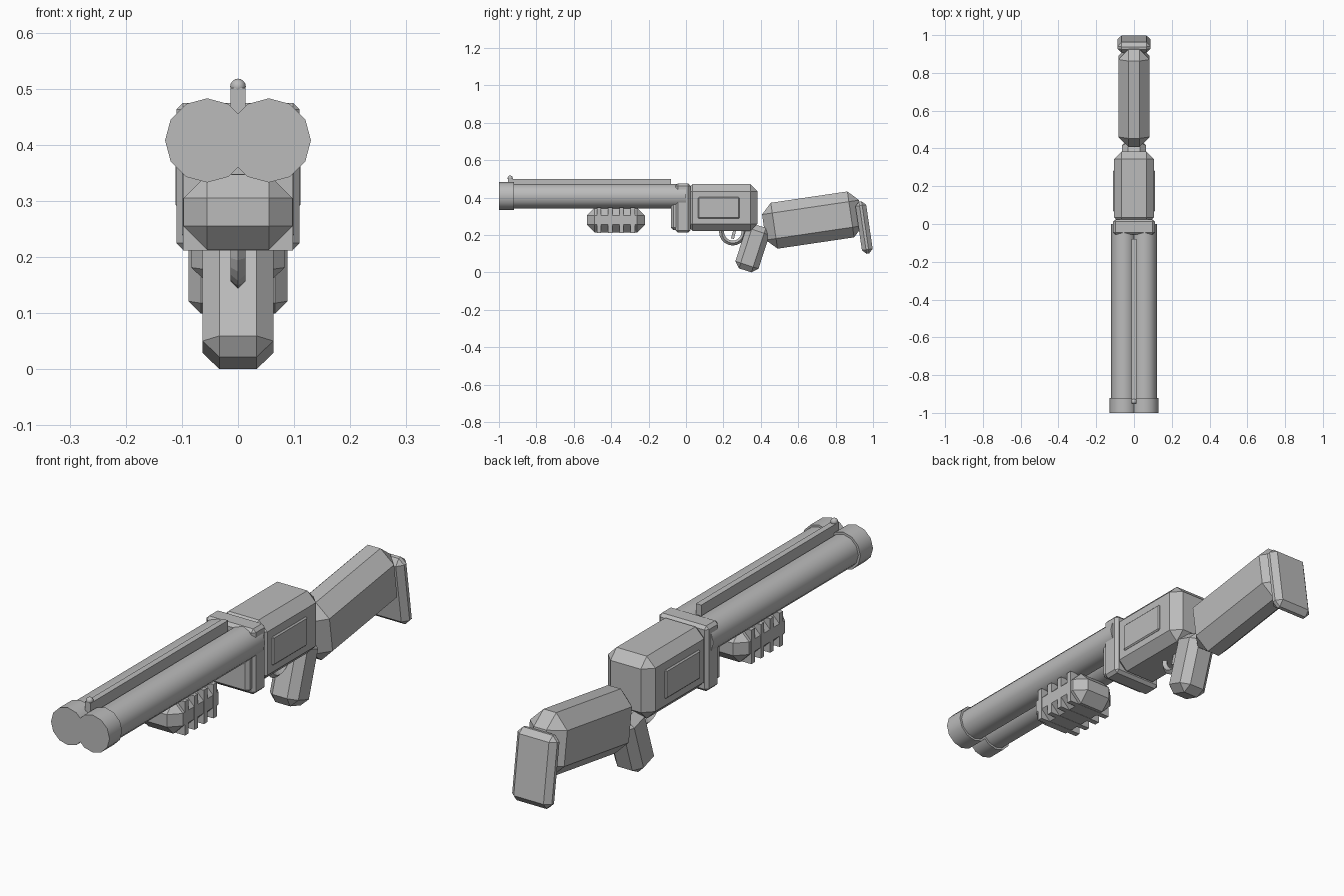
import bpy, bmesh, math
from mathutils import Matrix

cube = bpy.data.objects.get("Cube")
if cube:
    bpy.data.objects.remove(cube, do_unlink=True)

GREY = (0.5, 0.5, 0.5, 1)
metal = bpy.data.materials.new("plain_grey")
metal.use_nodes = True
metal.diffuse_color = GREY
metal.node_tree.nodes["Principled BSDF"].inputs["Base Color"].default_value = GREY


def finish(name, bm, matrix):
    bmesh.ops.recalc_face_normals(bm, faces=bm.faces[:])
    mesh = bpy.data.meshes.new(name)
    bm.to_mesh(mesh)
    bm.free()
    mesh.materials.append(metal)
    obj = bpy.data.objects.new(name, mesh)
    obj.matrix_world = matrix
    bpy.context.collection.objects.link(obj)
    return obj


def block(name, centre, size, bevel=0, tilt=0):
    """Chamfered box; tilt is in degrees about the x axis."""
    bm = bmesh.new()
    bmesh.ops.create_cube(bm, size=1)
    bmesh.ops.scale(bm, vec=size, verts=bm.verts[:])
    if bevel:
        bmesh.ops.bevel(bm, geom=bm.edges[:], offset=bevel, segments=1,
                        affect='EDGES')
    place = Matrix.Translation(centre) @ Matrix.Rotation(math.radians(tilt), 4, 'X')
    return finish(name, bm, place)


def smooth(obj):
    bpy.ops.object.select_all(action='DESELECT')
    obj.select_set(True)
    bpy.context.view_layer.objects.active = obj
    bpy.ops.object.shade_smooth_by_angle(angle=math.radians(40))


def tube(name, x, z, radius, y0, y1):
    """Twelve-sided rod along y."""
    bm = bmesh.new()
    bmesh.ops.create_cone(bm, cap_ends=True, segments=12, radius1=radius,
                          radius2=radius, depth=y1 - y0)
    place = (Matrix.Translation((x, (y0 + y1) / 2, z))
             @ Matrix.Rotation(math.pi / 2, 4, 'X'))
    smooth(finish(name, bm, place))


# Twin barrels with muzzle collars, and side panels
for side, sx in (("left", 1), ("right", -1)):
    tube(side + "_barrel", sx * 0.055, 0.408, 0.066, -0.96, 0)
    tube(side + "_muzzle", sx * 0.055, 0.408, 0.075, -1, -0.92)
    block(side + "_panel", (sx * 0.1, 0.175, 0.345), (0.022, 0.22, 0.115), 0.005)

# Sighting rib and bead
block("sight_rib", (0, -0.515, 0.478), (0.024, 0.87, 0.044))
block("bead_post", (0, -0.94, 0.483), (0.026, 0.025, 0.036))
bm = bmesh.new()
bmesh.ops.create_uvsphere(bm, u_segments=12, v_segments=8, radius=0.014)
smooth(finish("sight_bead", bm, Matrix.Translation((0, -0.94, 0.504))))

# Receiver with its front band and collar
block("receiver", (0, 0.19, 0.347), (0.21, 0.385, 0.25), 0.038)
block("receiver_band", (0, -0.016, 0.344), (0.22, 0.08, 0.262), 0.012)
block("receiver_collar", (0, -0.045, 0.32), (0.2, 0.07, 0.184), 0.012)

# Ribbed forend
block("forend", (0, -0.375, 0.28), (0.194, 0.31, 0.134), 0.042)
for i in range(4):
    block(f"forend_rib_{i + 1}", (0, -0.465 + 0.06 * i, 0.28), (0.196, 0.022, 0.136))

# Trigger guard ring: diamond section swept round the x axis
bm = bmesh.new()
steps, major, minor = 20, 0.06, 0.013
rings = []
for i in range(steps):
    a = math.tau * i / steps
    ring = []
    for k in range(4):
        b = math.pi / 2 * k
        r = major + minor * math.cos(b)
        ring.append(bm.verts.new((minor * math.sin(b), r * math.cos(a), r * math.sin(a))))
    rings.append(ring)
for i in range(steps):
    p, q = rings[i], rings[(i + 1) % steps]
    for k in range(4):
        n = (k + 1) % 4
        bm.faces.new((p[k], p[n], q[n], q[k]))
finish("trigger_guard", bm, Matrix.Translation((0, 0.25, 0.217)))
block("trigger", (0, 0.255, 0.205), (0.016, 0.016, 0.05), 0, -15)

# Grip, stock and butt pad
block("grip", (0, 0.355, 0.13), (0.126, 0.13, 0.25), 0.03, -18)
block("stock", (0, 0.676, 0.28), (0.166, 0.524, 0.248), 0.055, 8.4)
block("butt_pad", (0, 0.952, 0.24), (0.176, 0.058, 0.282), 0.022, 8.4)
